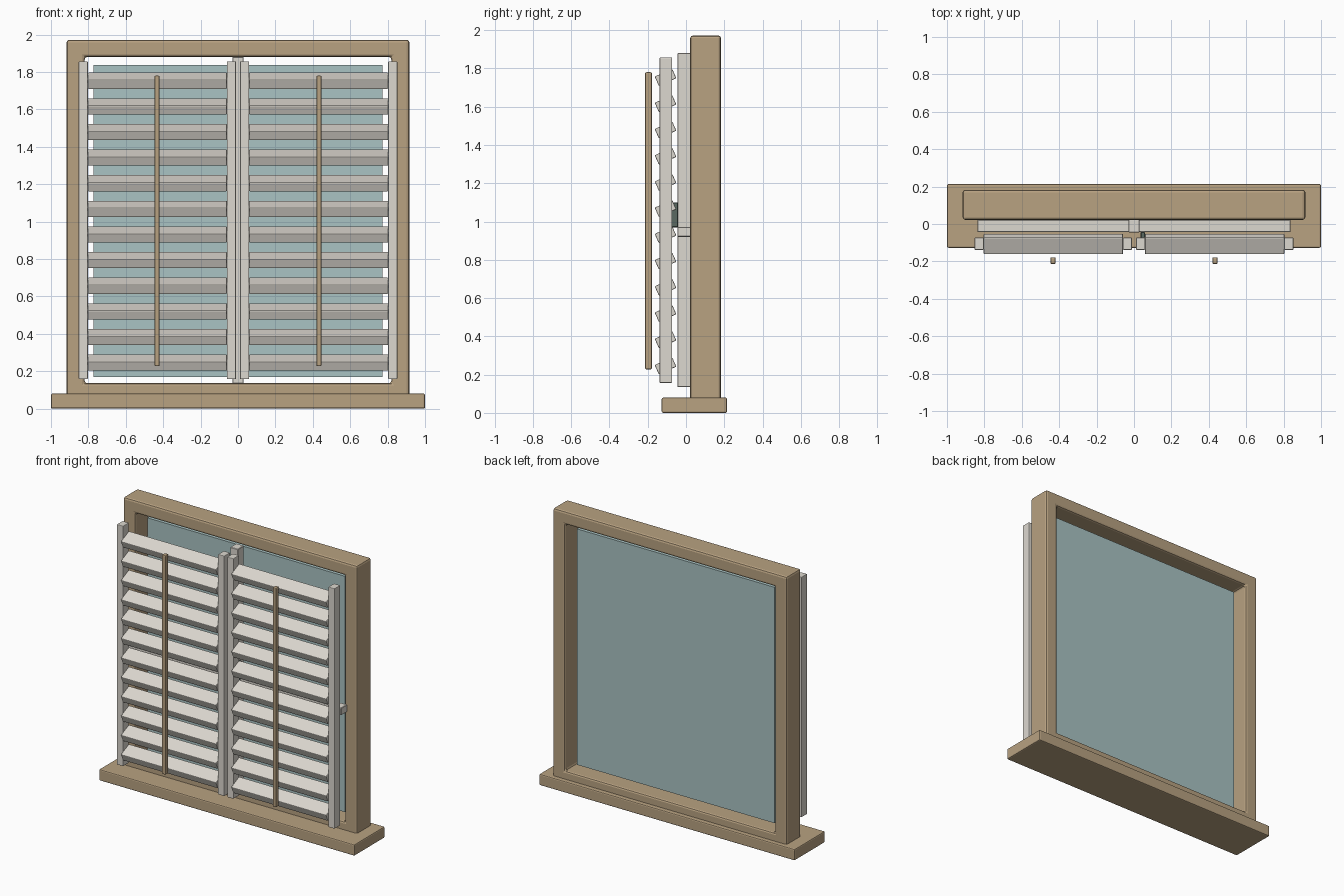
import bpy, bmesh
from math import radians

if "Cube" in bpy.data.objects:
    bpy.data.objects.remove(bpy.data.objects["Cube"])


def material(name, rgb):
    m = bpy.data.materials.new(name)
    m.diffuse_color = (*rgb, 1)
    m.use_nodes = True
    m.node_tree.nodes["Principled BSDF"].inputs["Base Color"].default_value = m.diffuse_color
    return m


WOOD = material("wood", (0.48, 0.36, 0.22))
PAINT = material("paint", (0.72, 0.69, 0.63))
GLASS = material("glass", (0.40, 0.55, 0.55))
METAL = material("dark_metal", (0.10, 0.14, 0.12))


def finish(name, bm, mat, bevel, segments):
    bmesh.ops.recalc_face_normals(bm, faces=bm.faces)
    me = bpy.data.meshes.new(name)
    bm.to_mesh(me)
    bm.free()
    ob = bpy.data.objects.new(name, me)
    bpy.context.collection.objects.link(ob)
    me.materials.append(mat)
    if bevel:
        mod = ob.modifiers.new("bevel", 'BEVEL')
        mod.width, mod.segments = bevel, segments
        mod.limit_method = 'ANGLE'
    return ob


def box(name, x, y, z, mat, bevel=0, segments=2):
    """Box from (min, max) ranges, with its origin at the centre."""
    bm = bmesh.new()
    bmesh.ops.create_cube(bm, size=1)
    bmesh.ops.scale(bm, verts=bm.verts, vec=[b - a for a, b in (x, y, z)])
    ob = finish(name, bm, mat, bevel, segments)
    ob.location = [(a + b) / 2 for a, b in (x, y, z)]
    return ob


def ring(name, outer, inner, y, mat, bevel):
    """Rectangular frame; outer and inner are (half width, bottom, top)."""
    bm = bmesh.new()
    loops = []
    for yy in y:
        for w, b, t in (outer, inner):
            loops.append([bm.verts.new((px, yy, pz)) for px, pz in
                          ((-w, b), (w, b), (w, t), (-w, t))])
    fo, fi, bo, bi = loops
    for a, b in ((fo, fi), (fi, bi), (bi, bo), (bo, fo)):
        for i in range(4):
            j = (i + 1) % 4
            bm.faces.new((a[i], a[j], b[j], b[i]))
    return finish(name, bm, mat, bevel, 2)


# Window: sill, frame, pane and glazing bars
box("sill", (-1, 1), (-0.127, 0.214), (0, 0.08), WOOD, 0.008)
ring("window_frame", (0.916, 0.06, 1.972), (0.82, 0.136, 1.88),
     (0.022, 0.183), WOOD, 0.014)
box("glass_pane", (-0.773, 0.773), (0.09, 0.115), (0.168, 1.837), GLASS)
box("mullion", (-0.03, 0.03), (-0.045, 0.024), (0.134, 1.88), PAINT, 0.003, 1)
box("transom", (-0.838, 0.838), (-0.044, 0.023), (0.92, 0.972), PAINT, 0.003, 1)
box("window_latch", (0.036, 0.058), (-0.075, -0.042), (0.97, 1.1), METAL, 0.003, 1)

# Two louvred shutter panels
ROWS = 12
for side, s in (("left", -1), ("right", 1)):
    def span(a, b):
        return tuple(sorted((s * a, s * b)))

    box(f"{side}_inner_stile", span(0.011, 0.06), (-0.138, -0.073),
        (0.157, 1.857), PAINT, 0.004)
    box(f"{side}_outer_stile", span(0.803, 0.852), (-0.138, -0.073),
        (0.157, 1.857), PAINT, 0.004)
    for i in range(ROWS):
        z = 0.246 + i * 0.137
        slat = box(f"{side}_louver_{i + 1}", span(0.059, 0.804),
                   (-0.157, -0.057), (z - 0.027, z + 0.027), PAINT, 0.005)
        slat.rotation_euler.x = radians(24)
    # Tilt rod in front of the louvres
    box(f"{side}_tilt_rod", span(0.419, 0.447), (-0.214, -0.178),
        (0.227, 1.78), WOOD, 0.007)
